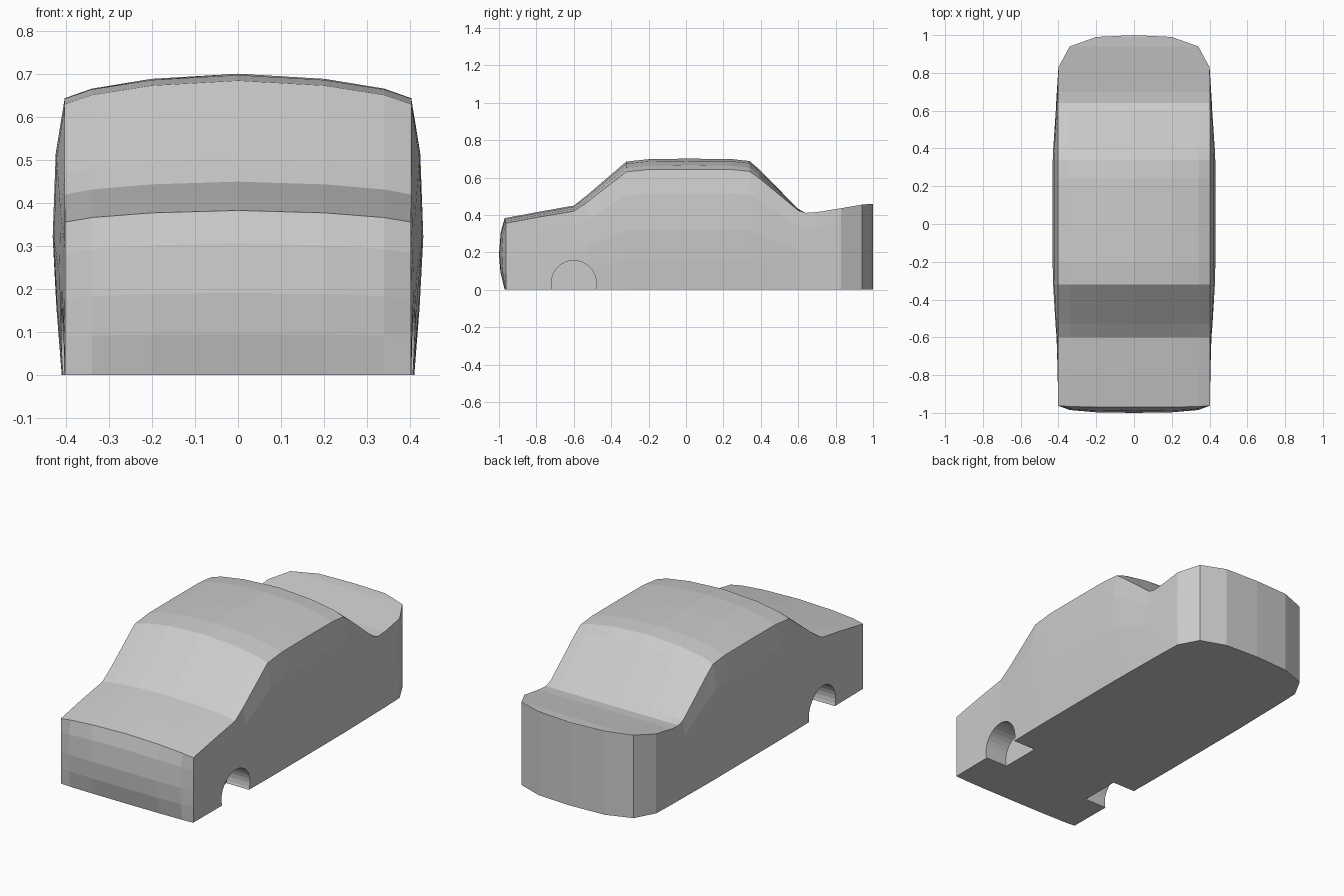
import bpy, bmesh
from math import pi

if "Cube" in bpy.data.objects:
    bpy.data.objects.remove(bpy.data.objects["Cube"])

# Length stations: y, roofline height, crown drop at the edge, half width, side bulge
STATIONS = [
    (-0.962, 0.383, 0.027, 0.402, 0.0), (-0.78, 0.418, 0.028, 0.403, 0.05),
    (-0.60, 0.450, 0.030, 0.403, 0.25), (-0.53, 0.505, 0.038, 0.403, 0.45),
    (-0.32, 0.685, 0.055, 0.403, 0.9), (-0.20, 0.698, 0.055, 0.403, 1.0),
    (0.0, 0.701, 0.057, 0.403, 1.0), (0.24, 0.699, 0.056, 0.403, 1.0),
    (0.34, 0.688, 0.055, 0.403, 0.97), (0.39, 0.645, 0.048, 0.403, 0.9),
    (0.60, 0.432, 0.008, 0.403, 0.4), (0.64, 0.411, 0.0, 0.403, 0.33),
    (0.70, 0.415, 0.0, 0.403, 0.2), (0.83, 0.436, 0.0, 0.400, 0.0),
    (0.94, 0.455, 0.0, 0.340, 0.0), (0.99, 0.459, 0.0, 0.200, 0.0),
    (1.0, 0.457, 0.0, 0.0, 0.0)]
# Side rows: height fraction, share of the bulge, nose bow
ROWS = [(0, 0.25, 0.2), (0.25, 0.7, 0.8), (0.5, 1.0, 1.0), (0.8, 0.75, 0.75), (1, 0.0, 0.2)]
# Columns across: width fraction, share of the crown drop, share of the nose bow
HALF = [(1, 1, 0), (0.845, 0.61, 0.6), (0.5, 0.21, 0.92), (0, 0, 1)]
COLS = [(-f, d, n) for f, d, n in HALF] + [(f, d, n) for f, d, n in HALF[2::-1]]


def section(i):
    y, z, drop, w, bulge = STATIONS[i]
    side = [(w + 0.028 * bulge * b, y, t * (z - drop)) for t, b, _ in ROWS]
    bow = 0.038 * ROWS[-1][2] if i == 0 else 0
    top = [(f * w, y - bow * n, z - drop * d) for f, d, n in COLS[1:-1]]
    return [(-x, yy, zz) for x, yy, zz in side] + top + side[::-1]


def skin(bm, rows):
    grid = [[bm.verts.new(p) for p in row] for row in rows]
    for a, b in zip(grid, grid[1:]):
        for j in range(len(a) - 1):
            bm.faces.new((a[j], a[j + 1], b[j + 1], b[j]))


bm = bmesh.new()
# Sides, hood, cabin and tail as one loft
skin(bm, [section(i) for i in range(len(STATIONS))])
# Bowed nose
y, z, drop, w, _ = STATIONS[0]
skin(bm, [[(f * w, y - 0.038 * bow * n, t * (z - drop * d)) for f, d, n in COLS]
          for t, _, bow in ROWS])
bmesh.ops.remove_doubles(bm, verts=bm.verts, dist=0.0005)
# Flat underside
bmesh.ops.holes_fill(bm, edges=[e for e in bm.edges if e.is_boundary], sides=0)
bmesh.ops.recalc_face_normals(bm, faces=bm.faces)
mesh = bpy.data.meshes.new("car_body")
bm.to_mesh(mesh)
bm.free()
body = bpy.data.objects.new("car_body", mesh)
bpy.context.collection.objects.link(body)

# Front wheel arches
for side, name in ((-1, "left"), (1, "right")):
    bpy.ops.mesh.primitive_cylinder_add(vertices=32, radius=0.12, depth=0.3,
                                        location=(side * 0.42, -0.6, 0.036),
                                        rotation=(0, pi / 2, 0))
    cutter = bpy.context.object
    cutter.name = name + "_wheel_arch_cutter"
    cutter.hide_render = True
    cutter.display_type = 'WIRE'
    cut = body.modifiers.new(name + "_wheel_arch", 'BOOLEAN')
    cut.operation = 'DIFFERENCE'
    cut.solver = 'EXACT'
    cut.object = cutter
